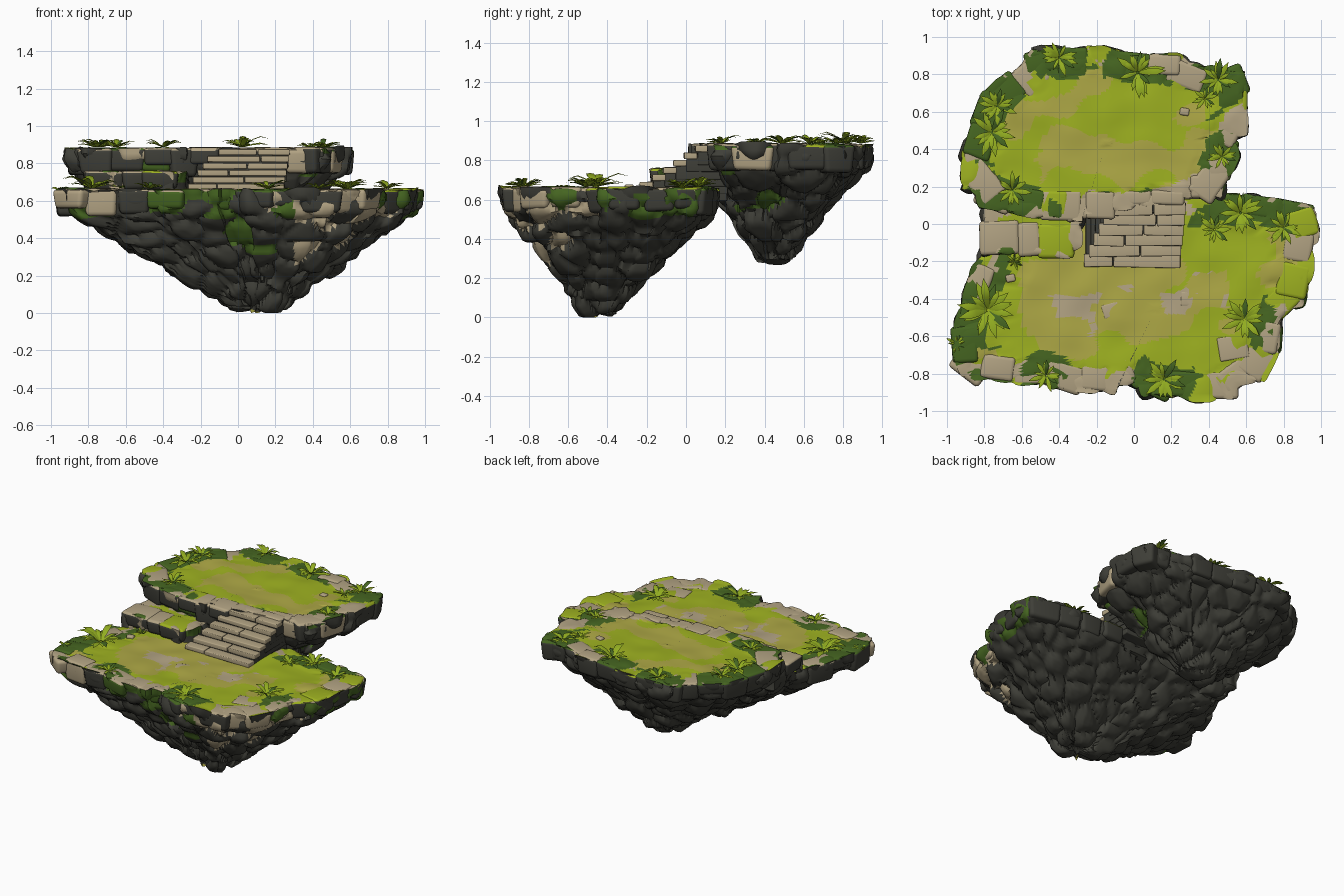
import bpy, bmesh, math, random
from mathutils import Vector, Matrix, noise

if "Cube" in bpy.data.objects:
    bpy.data.objects.remove(bpy.data.objects["Cube"])

random.seed(4)

# ---------- materials ----------
COLOURS = {
    "dark_stone": (0.05, 0.05, 0.04), "tan_stone": (0.45, 0.37, 0.23),
    "moss": (0.06, 0.13, 0.015), "grass": (0.34, 0.44, 0.015),
    "dry_grass": (0.42, 0.39, 0.06), "leaf": (0.29, 0.42, 0.015),
}
MATS = []
for label, c in COLOURS.items():
    m = bpy.data.materials.new(label)
    m.diffuse_color = (*c, 1)
    m.use_nodes = True
    m.node_tree.nodes["Principled BSDF"].inputs["Base Color"].default_value = m.diffuse_color
    MATS.append(m)
DARK, TAN, MOSS, GRASS, DRY, LEAF = range(6)

# plants: x, y, ground height, radius
PLANTS = [(-.78, -.46, .66, .16), (-.95, -.64, .65, .06), (-.47, -.81, .66, .09), (.16, -.83, .66, .12),
          (.59, -.51, .66, .12), (.80, -.02, .66, .10), (.57, .06, .66, .12), (.43, -.03, .66, .09),
          (-.64, -.20, .66, .05), (.02, .81, .88, .14), (-.40, .89, .88, .10), (.45, .77, .88, .11),
          (.38, .67, .88, .07), (-.73, .63, .88, .11), (-.76, .49, .88, .13), (-.65, .18, .88, .10),
          (.47, .36, .88, .08)]


def near_plant(p, extra=.05):
    return any(math.hypot(p.x - x, p.y - y) < r + extra and abs(p.z - z) < .1
               for x, y, z, r in PLANTS)


def side_colour(p, nrm, depth, h):
    """Tan and moss show on the front and right flanks near the top; the rest is dark."""
    if not (nrm.y < -.1 or (nrm.x > .4 and p.y < .5)):
        return DARK
    if p.x > .3 and p.y < -.55 and p.z > .22:
        return TAN if h < .38 else MOSS if h < .5 else DARK
    if depth < .16:
        return TAN if h < (.24 if p.z > .72 else .12) else MOSS if h < .36 else DARK
    return MOSS if h < .05 and depth < .35 else DARK


def finish(bm, name, angle=45):
    me = bpy.data.meshes.new(name)
    bm.to_mesh(me)
    bm.free()
    for m in MATS:
        me.materials.append(m)
    ob = bpy.data.objects.new(name, me)
    bpy.context.collection.objects.link(ob)
    bpy.ops.object.select_all(action='DESELECT')
    ob.select_set(True)
    bpy.context.view_layer.objects.active = ob
    bpy.ops.object.shade_smooth_by_angle(angle=math.radians(angle))
    return ob


def cobble(p):
    """Rock cell at p: bulge 0..1 (0 in the cracks) and a random number for the cell."""
    q = Vector((p.x * 6, p.y * 6, p.z * 8.5)) + noise.noise_vector(p * 5) * .12
    d, pts = noise.voronoi(q)
    h = abs(math.sin(pts[0].dot(Vector((12.9, 78.2, 37.7)))) * 4375.85) % 1
    return min(1, (d[1] - d[0]) / .45) ** .6, h


def along(pts, n, closed):
    """n points evenly spaced along a polyline."""
    pts = [Vector(p) for p in pts] + ([Vector(pts[0])] if closed else [])
    lens = [(b - a).length for a, b in zip(pts, pts[1:])]
    out, seg, start = [], 0, 0.0
    for k in range(n):
        t = sum(lens) * k / (n if closed else n - 1)
        while seg < len(lens) - 1 and t > start + lens[seg]:
            start += lens[seg]
            seg += 1
        out.append(pts[seg].lerp(pts[seg + 1], min(1, (t - start) / lens[seg])))
    return out


def island(name, outline, apex, profile, n=320, m=46, tops=30):
    """Flat-topped rock: outline shrunk toward the apex down the profile, then cobbled."""
    bm = bmesh.new()
    c, rim, top = Vector(apex), along(outline, n, True), profile[0][1]
    rings = [(k / tops, top) for k in range(1, tops)] + [tuple(p) for p in along(profile, m, False)[:-1]]
    vs = [[bm.verts.new((*c.lerp(p, s), z)) for p in rim] for s, z in rings]
    first, last = bm.verts.new((*c, top)), bm.verts.new((*c, profile[-1][1]))
    for i in range(n):
        j = (i + 1) % n
        bm.faces.new((first, vs[0][i], vs[0][j]))
        bm.faces.new((last, vs[-1][j], vs[-1][i]))
        for a, b in zip(vs, vs[1:]):
            bm.faces.new((a[i], b[i], b[j], a[j]))
    bm.normal_update()
    # colour by region and rock cell
    for f in bm.faces:
        p = f.calc_center_median()
        _, h = cobble(p)
        if f.normal.z > .5:
            q = Vector((p.x, p.y))
            edge = min((q - r).length for r in rim[::6]) + noise.noise(p * 7) * .05
            band = abs(p.y - (-.48 + .2 * p.x if top < .8 else .36)) + noise.noise(p * 5) * .16
            if edge < .17 and near_plant(p, .05):
                f.material_index = MOSS
            elif edge < .1:
                f.material_index = TAN if h < .5 else MOSS if h < .65 else GRASS
            elif band < .13 and abs(p.x) < .5:
                f.material_index = TAN if h < .16 and top < .8 else DRY
            else:
                f.material_index = GRASS if noise.noise(p * 4 + c.to_3d()) < .3 else DRY
        else:
            f.material_index = side_colour(p, f.normal, top - p.z, h)
    # push rock cells outward, leave cracks between them
    moved = []
    for k, ring in enumerate(vs):
        for v in ring:
            b, h = cobble(v.co)
            if k < tops - 1:
                d = Vector((0, 0, .012 * (b - .6) * (rings[k][0] > .7) + .01 * noise.noise(v.co * 6)))
            else:
                d = v.normal * (.036 * b - .028 + .03 * (h - .4))
            moved.append((v, v.co + d))
    for v, co in moved:
        v.co = co
        v.co.z = max(0, co.z)
    return finish(bm, name, 50)


def block(bm, centre, size, turn, mat, bevel, side=None, taper=1):
    """Bevelled stone block, optionally narrower below and with its own side colour."""
    mx = (Matrix.Translation(centre) @ Matrix.Rotation(turn, 4, 'Z')
          @ Matrix.Diagonal((*size, 1)))
    vs = bmesh.ops.create_cube(bm, size=1, matrix=mx)["verts"]
    faces = {f for v in vs for f in v.link_faces}
    side = mat if side is None else side
    for v in vs:
        if v.co.z < centre.z:
            v.co.xy = centre.xy.lerp(v.co.xy, taper)
        v.co += Vector([random.uniform(-.04, .04) * min(size) for _ in range(3)])
    for f in faces:
        f.normal_update()
        f.material_index = mat if f.normal.z > .5 else side
    res = bmesh.ops.bevel(bm, geom=list({e for v in vs for e in v.link_edges}), offset=bevel,
                          segments=3, affect='EDGES', profile=.55)
    for f in res["faces"]:
        f.normal_update()
        f.material_index = mat if f.normal.z > .2 else side


def rim_stones(name, outline, top, count, skip=lambda p: False):
    """Slabs set around the edge of a plateau."""
    bm = bmesh.new()
    pts = along(outline, count * 4, True)
    for k in range(0, count * 4, 4):
        p = pts[k]
        t = pts[(k + 2) % len(pts)] - pts[k - 2]
        inward = Vector((-t.y, t.x)).normalized()
        w, tall = random.uniform(.12, .18), random.uniform(.09, .15)
        c = (p + inward * (w / 2 + random.uniform(-.005, .01))).to_3d()
        c.z = top - tall / 2 + random.uniform(-.004, .006)
        if skip(c):
            continue
        surface = Vector((c.x, c.y, top))
        mat = MOSS if near_plant(surface, -.01) else random.choice((TAN, TAN, GRASS))
        side = side_colour(surface, -inward, 0, random.random())
        block(bm, c, (random.uniform(.16, .24), w, tall), math.atan2(t.y, t.x), mat, .024, side, .86)
    finish(bm, name, 60)


# ---------- lower, upper and middle plateaus ----------
LOWER = [(-.92, -.82), (-.6, -.86), (-.46, -.85), (-.44, -.89), (-.1, -.91), (-.09, -.86), (.02, -.86),
         (.05, -.92), (.3, -.94), (.53, -.94), (.56, -.87), (.7, -.84), (.78, -.68), (.79, -.54), (.83, -.47),
         (.91, -.44), (.95, -.3), (.96, -.13), (.99, -.1), (.99, .06), (.92, .11), (.6, .16), (.3, .17),
         (-.3, .12), (-.78, .06), (-.82, -.15), (-.9, -.3), (-.96, -.54), (-.98, -.66)]
UPPER = [(-.28, .02), (-.27, .06), (-.1, .07), (.27, .13), (.47, .14), (.49, .22), (.55, .36), (.54, .46),
         (.6, .48), (.61, .62), (.6, .82), (.3, .87), (.27, .91), (-.05, .92), (-.16, .95), (-.55, .94),
         (-.62, .85), (-.74, .77), (-.82, .69), (-.88, .52), (-.93, .36), (-.92, .19), (-.84, .16),
         (-.83, .09), (-.55, .03)]
LEDGE = [(-.82, -.17), (-.55, -.16), (-.34, -.19), (-.28, -.12), (-.26, .1), (-.5, .14), (-.8, .12), (-.83, 0)]

island("lower_island", LOWER, (.12, -.45),
       [(1, .66), (1, .6), (.96, .53), (.79, .43), (.61, .31), (.42, .2), (.27, .1), (.16, .02), (0, .005)])
island("upper_island", UPPER, (-.15, .43),
       [(1, .88), (1, .83), (.95, .76), (.78, .66), (.59, .56), (.43, .45), (.31, .37), (.19, .29), (0, .28)])
island("middle_ledge", LEDGE, (-.55, -.03),
       [(1, .755), (1, .7), (.94, .6), (.7, .52), (0, .48)], 140, 20, 12)

rim_stones("lower_rim_stones", LOWER, .66, 30, lambda p: p.x < .3 and p.y > -.2)
rim_stones("upper_rim_stones", UPPER, .88, 26, lambda p: -.1 < p.x < .27 and p.y < .2)

# ---------- stairs: dark core with loose tan treads ----------
bm = bmesh.new()
STEPS = 6
for i in range(STEPS):
    x0, x1 = -.27 + .026 * i, .25 + .006 * i
    y, z = -.23 + .056 * i, .69 + .037 * i
    block(bm, Vector(((x0 + x1) / 2, (y + .2) / 2 + .01, z - .055)), (x1 - x0 - .02, .2 - y, .085), 0, DARK, .006)
    cut = x0 + (x1 - x0) * random.uniform(.3, .7)
    for a, b in ((x0, cut), (cut, x1)):
        block(bm, Vector(((a + b) / 2, y + .032 + random.uniform(-.006, .006), z - .015)),
              (b - a - .006, .068, .032), random.uniform(-.03, .03), TAN, .006)
finish(bm, "stairs")

# paving slabs at the head of the stairs, ledge slabs and loose stones on the grass
bm = bmesh.new()
for x, y, w, d in ((-.39, .1, .22, .16), (-.18, .1, .16, .15), (0, .14, .19, .08), (.18, .14, .18, .08),
                   (.38, .2, .16, .12), (.46, .3, .13, .1)):
    block(bm, Vector((x, y, .84)), (w, d, .09), random.uniform(-.05, .05), TAN, .018, DARK)
for x, y, w, mat in ((-.72, -.07, .22, TAN), (-.56, -.08, .13, TAN), (-.42, -.09, .2, GRASS)):
    block(bm, Vector((x, y, .71)), (w, .19, .1), random.uniform(-.06, .06), mat, .025, DARK, .9)
for x, y, s, z in ((.27, .6, .05, .88), (.3, -.4, .1, .655), (-.12, -.46, .1, .655),
                   (.53, -.66, .16, .655), (-.66, -.29, .05, .67)):
    block(bm, Vector((x, y, z - .007)), (s, s * .8, .03), random.uniform(-.3, .3), TAN, .01)
finish(bm, "paving_stones")

# ---------- leafy rosettes ----------
bm = bmesh.new()
for px, py, pz, r in PLANTS:
    count = 9 + int(r * 60)
    for k in range(count):
        a = k * 2.4 + random.uniform(-.3, .3)
        size = r * random.uniform(.6, 1.05)
        lift = random.uniform(.12, .45)
        out, side = Vector((math.cos(a), math.sin(a), 0)), Vector((-math.sin(a), math.cos(a), 0))
        base = Vector((px, py, pz - .002)) + out * r * .05

        def at(t, w):
            h = size * lift * math.sin(t * 2.3) + .01 - abs(w) * .03
            return bm.verts.new(base + out * size * t + side * size * w + Vector((0, 0, h)))
        rows = [[at(t, -w), at(t, 0), at(t, w)] for t, w in ((0, .05), (.35, .13), (.65, .13))]
        tip = at(1, 0)
        faces = [bm.faces.new((a0[s], b0[s], b0[s + 1], a0[s + 1]))
                 for a0, b0 in zip(rows, rows[1:]) for s in (0, 1)]
        faces += [bm.faces.new((rows[2][s], tip, rows[2][s + 1])) for s in (0, 1)]
        for f in faces:
            f.material_index = MOSS if k % 6 == 5 else LEAF
bm.normal_update()
for f in bm.faces:
    if f.normal.z < 0:
        f.normal_flip()
finish(bm, "leaf_rosettes", 60)
